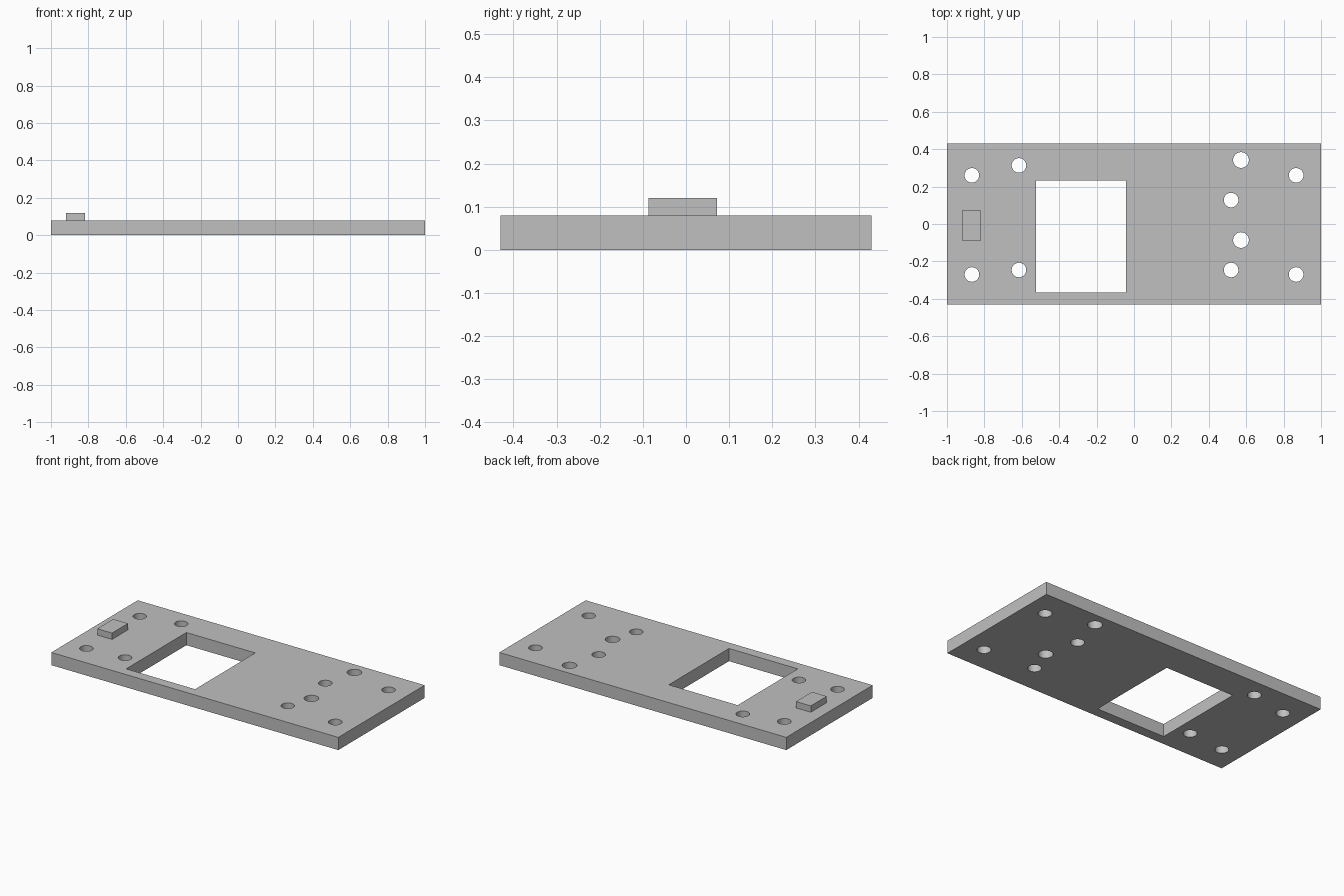
import bpy
import bmesh
import math
from mathutils import Matrix, Vector

default = bpy.data.objects.get("Cube")
if default:
    bpy.data.objects.remove(default, do_unlink=True)

THICK = 0.08

grey = bpy.data.materials.new("plain grey")
grey.use_nodes = True
colour = (0.53, 0.53, 0.53, 1)
grey.diffuse_color = colour
grey.node_tree.nodes["Principled BSDF"].inputs["Base Color"].default_value = colour


def add_box(bm, low, high):
    low, high = Vector(low), Vector(high)
    place = Matrix.Translation((low + high) / 2) @ Matrix.Diagonal((*(high - low), 1))
    bmesh.ops.create_cube(bm, size=1, matrix=place)


def add_cylinder(bm, x, y, radius):
    bmesh.ops.create_cone(bm, cap_ends=True, segments=40, radius1=radius, radius2=radius,
                          depth=THICK * 3, matrix=Matrix.Translation((x, y, THICK / 2)))


def make_object(name, bm):
    mesh = bpy.data.meshes.new(name)
    bm.to_mesh(mesh)
    bm.free()
    mesh.materials.append(grey)
    obj = bpy.data.objects.new(name, mesh)
    bpy.context.collection.objects.link(obj)
    return obj


# Flat base plate
bm = bmesh.new()
add_box(bm, (-1, -0.43, 0), (1, 0.43, THICK))
plate = make_object("base_plate", bm)

# Small raised block at the right end
bm = bmesh.new()
add_box(bm, (-0.92, -0.087, THICK), (-0.817, 0.072, 0.12))
make_object("raised_block", bm)

# Cutter: rectangular window and round screw holes
bm = bmesh.new()
add_box(bm, (-0.523, -0.366, -THICK), (-0.043, 0.233, THICK * 2))
for x in (-0.867, 0.867):          # corner holes
    for y in (-0.27, 0.26):
        add_cylinder(bm, x, y, 0.039)
for y in (-0.246, 0.313):          # pair beside the window
    add_cylinder(bm, -0.615, y, 0.039)
for y in (-0.246, 0.128):          # inner pair
    add_cylinder(bm, 0.519, y, 0.039)
for y in (-0.086, 0.342):          # outer, slightly larger pair
    add_cylinder(bm, 0.572, y, 0.042)
cutter = make_object("hole_cutter", bm)
cutter.hide_render = True

# Cut the openings, then shade the hole walls smooth
cut = plate.modifiers.new("openings", 'BOOLEAN')
cut.operation = 'DIFFERENCE'
cut.solver = 'EXACT'
cut.object = cutter
bpy.ops.object.select_all(action='DESELECT')
plate.select_set(True)
bpy.context.view_layer.objects.active = plate
bpy.ops.object.modifier_apply(modifier=cut.name)
bpy.data.objects.remove(cutter, do_unlink=True)
bpy.ops.object.shade_smooth_by_angle(angle=math.radians(30))
